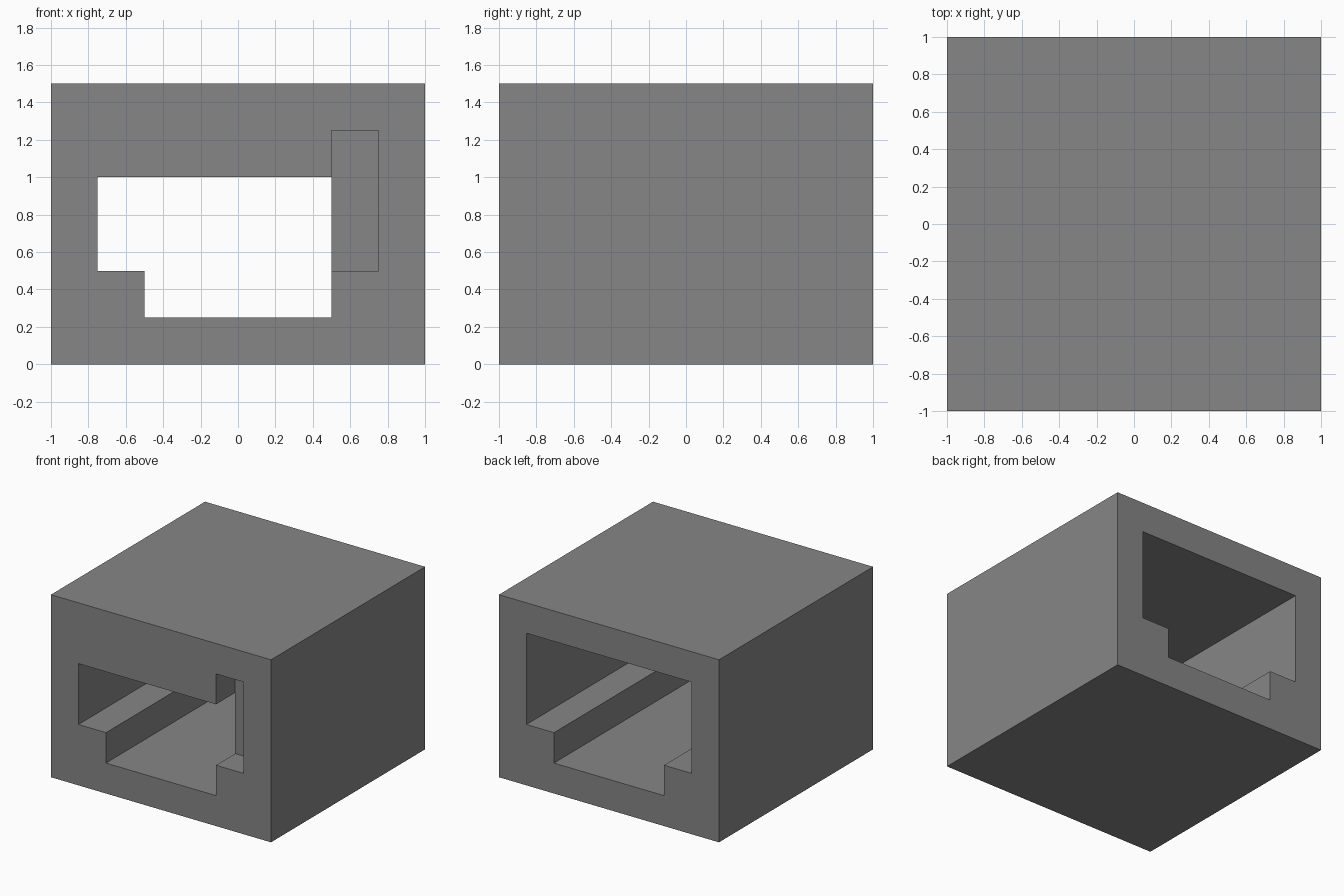
import bpy
import bmesh

cube = bpy.data.objects.get("Cube")
if cube:
    bpy.data.objects.remove(cube, do_unlink=True)

grey = bpy.data.materials.new("mid grey")
grey.use_nodes = True
colour = (0.24, 0.24, 0.24, 1)
grey.diffuse_color = colour
grey.node_tree.nodes["Principled BSDF"].inputs["Base Color"].default_value = colour


def prism(name, profile, y0, y1):
    """Extrude an (x, z) profile along y."""
    bm = bmesh.new()
    face = bm.faces.new([bm.verts.new((x, y0, z)) for x, z in profile])
    ext = bmesh.ops.extrude_face_region(bm, geom=[face])
    moved = [v for v in ext["geom"] if isinstance(v, bmesh.types.BMVert)]
    bmesh.ops.translate(bm, verts=moved, vec=(0, y1 - y0, 0))
    bmesh.ops.recalc_face_normals(bm, faces=bm.faces)
    mesh = bpy.data.meshes.new(name)
    bm.to_mesh(mesh)
    bm.free()
    mesh.materials.append(grey)
    obj = bpy.data.objects.new(name, mesh)
    bpy.context.collection.objects.link(obj)
    return obj


# Solid block
housing = prism("housing", [(-1, 0), (1, 0), (1, 1.5), (-1, 1.5)], -1, 1)

# Inside outline shared by the cavity and the front opening
ledges = [(-0.75, 0.5), (-0.5, 0.5), (-0.5, 0.25), (0.5, 0.25), (0.5, 0.5)]
right_side = [(0.75, 0.5), (0.75, 1.25)]

cutters = [
    # Wide cavity, open at the back
    prism("cavity_cutter", ledges + right_side + [(-0.75, 1.25)], -0.5, 1.2),
    # Lower opening through the front wall
    prism("opening_cutter", ledges + [(0.5, 1), (-0.75, 1)], -1.2, -0.4),
    # Shallow upright slot beside the opening
    prism("slot_cutter", ledges + right_side + [(0.5, 1.25), (0.5, 1), (-0.75, 1)],
          -1.2, -0.75),
]

bpy.context.view_layer.objects.active = housing
for cutter in cutters:
    mod = housing.modifiers.new(cutter.name, "BOOLEAN")
    mod.operation = "DIFFERENCE"
    mod.solver = "EXACT"
    mod.object = cutter
    bpy.ops.object.modifier_apply(modifier=mod.name)
    bpy.data.objects.remove(cutter, do_unlink=True)
